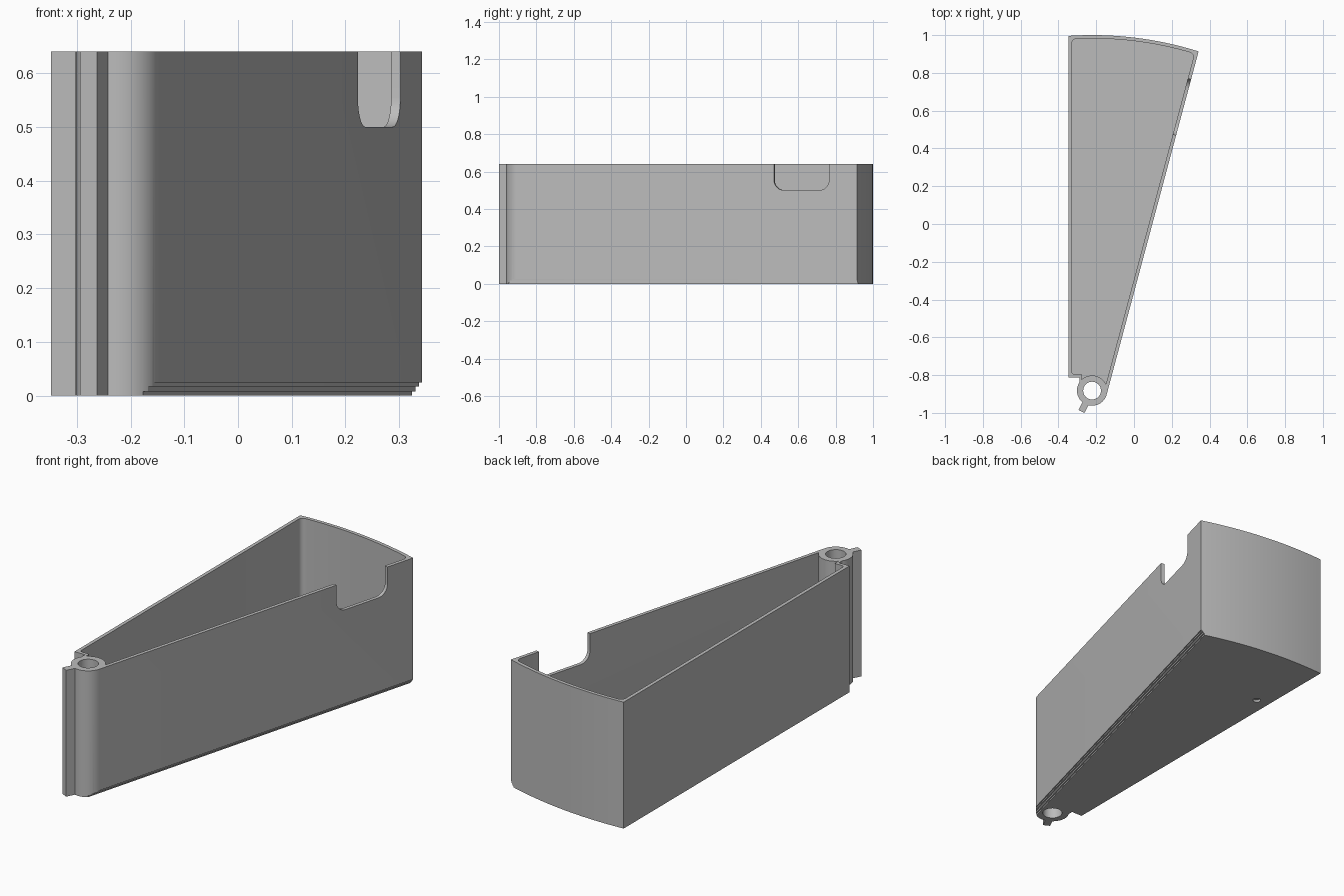
import bpy, bmesh
from math import sin, cos, pi, radians
from mathutils import Vector, Matrix

cube = bpy.data.objects.get("Cube")
if cube:
    bpy.data.objects.remove(cube, do_unlink=True)

HEIGHT, FLOOR, WALL = 0.64, 0.03, 0.018
HINGE = Vector((-0.222, -0.882))   # pivot centre; the curved back is centred on it
R_HINGE, R_BORE, R_BACK = 0.08, 0.047, 1.882
LEFT, SLANT = -0.348, radians(15)
NORMAL = Vector((cos(SLANT), -sin(SLANT)))   # outward from the slanted wall
ALONG = Vector((sin(SLANT), cos(SLANT)))     # along the slanted wall, to the back

grey = bpy.data.materials.new("grey_plastic")
grey.use_nodes = True
grey.diffuse_color = (0.5, 0.5, 0.5, 1)
grey.node_tree.nodes["Principled BSDF"].inputs["Base Color"].default_value = (0.5, 0.5, 0.5, 1)


def arc(centre, r, a0, a1, n):
    """Points on an arc, angles in radians."""
    return [centre + r * Vector((cos(a0 + (a1 - a0) * i / n), sin(a0 + (a1 - a0) * i / n)))
            for i in range(n + 1)]


def fillet(a, p, b, r, n=8):
    """Round the corner p between its neighbours a and b."""
    da, db = (a - p).normalized(), (b - p).normalized()
    half = da.angle(db) / 2
    bis = (da + db).normalized()
    centre = p + bis * r / sin(half)
    s = -bis * r
    turn = (pi / 2 - half) * (1 if da.x * db.y - da.y * db.x < 0 else -1)
    return [centre + Matrix.Rotation(-turn + 2 * turn * i / n, 2) @ s for i in range(n + 1)]


def prism(name, points, lo, hi, frame=Matrix.Identity(4)):
    """Extrude a closed profile from lo to hi along the frame's z axis."""
    bm = bmesh.new()
    face = bm.faces.new([bm.verts.new((p[0], p[1], lo)) for p in points])
    top = bmesh.ops.extrude_face_region(bm, geom=[face])["geom"]
    bmesh.ops.translate(bm, vec=(0, 0, hi - lo),
                        verts=[g for g in top if isinstance(g, bmesh.types.BMVert)])
    bm.transform(frame)
    bmesh.ops.recalc_face_normals(bm, faces=bm.faces)
    mesh = bpy.data.meshes.new(name)
    bm.to_mesh(mesh)
    bm.free()
    mesh.materials.append(grey)
    obj = bpy.data.objects.new(name, mesh)
    bpy.context.collection.objects.link(obj)
    return obj


def wall_frame(x_axis, z_axis):
    """Frame at the hinge whose y axis points up."""
    m = Matrix((x_axis.to_3d(), Vector((0, 0, 1)), z_axis.to_3d())).transposed().to_4x4()
    m.translation = HINGE.to_3d()
    return m


def cut(body, cutter):
    mod = body.modifiers.new("cut", 'BOOLEAN')
    mod.operation, mod.solver, mod.object = 'DIFFERENCE', 'EXACT', cutter
    bpy.context.view_layer.objects.active = body
    bpy.ops.object.modifier_apply(modifier=mod.name)
    bpy.data.objects.remove(cutter, do_unlink=True)


def back_arc(r, x_left, u, n):
    """Curved back from the left wall to the slanted wall at normal offset u."""
    left = HINGE + Vector((x_left - HINGE.x, (r * r - (x_left - HINGE.x) ** 2) ** 0.5))
    right = HINGE + NORMAL * u + ALONG * (r * r - u * u) ** 0.5
    angle = lambda p: Vector((1, 0)).angle(p - HINGE)
    return arc(HINGE, r, angle(left), angle(right), n)


# Solid wedge with round hinge barrel and stop fin
fin_dir = Vector((cos(radians(243)), sin(radians(243))))
fin_side = Vector((-fin_dir.y, fin_dir.x)) * 0.0175
fin_end = HINGE + fin_dir * 0.124
outline = [Vector((LEFT, -0.812))]
outline += back_arc(R_BACK, LEFT, R_HINGE, 32)
outline += arc(HINGE, R_HINGE, -SLANT, radians(-104.4), 18)
outline += [fin_end + fin_side, fin_end - fin_side]
outline += arc(HINGE, R_HINGE, radians(-129.6), radians(-213), 16)
outline += [Vector((-0.289, -0.812))]
body = prism("wedge_drawer", outline, 0, HEIGHT)

# Cavity that wraps around the hinge barrel
x_in = LEFT + WALL
back = back_arc(R_BACK - WALL, x_in, R_HINGE - WALL, 16)
front_left = Vector((x_in, -0.795))
barrel = arc(HINGE, R_HINGE, radians(24.2), radians(133.4), 20)
lip = Vector((-0.277, -0.795))
cavity = fillet(lip, front_left, back[0], 0.015)
cavity += fillet(front_left, back[0], back[1], 0.025)
cavity += back[1:-1]
cavity += fillet(back[-2], back[-1], barrel[0], 0.025)
cavity += barrel + [lip]
cut(body, prism("cavity_cutter", cavity, FLOOR, 1))

# Hinge bore and blind dimple under the floor
cut(body, prism("bore_cutter", arc(HINGE, R_BORE, 0, 2 * pi, 40)[:-1], -0.1, 1))
cut(body, prism("dimple_cutter", arc(Vector((-0.278, 0.597)), 0.018, 0, 2 * pi, 24)[:-1], -0.1, 0.012))

# Rounded finger notch in the slanted wall
v0, v1, z0 = 1.421, 1.727, 0.5
a, b, c, d = (Vector(p) for p in ((v0, 1), (v0, z0), (v1, z0), (v1, 1)))
notch = [a] + fillet(a, b, c, 0.055) + fillet(b, c, d, 0.055) + [d]
cut(body, prism("notch_cutter", notch, 0.03, 0.12, wall_frame(ALONG, NORMAL)))

# Three small steps along the foot of the slanted wall
steps, z = [(0.15, -0.05)], -0.05
for inset, top in ((0.0195, 0.008), (0.0125, 0.017), (0.005, 0.025)):
    steps += [(R_HINGE - inset, z), (R_HINGE - inset, top)]
    z = top
steps.append((0.15, z))
cut(body, prism("step_cutter", steps, -2.2, 0.3, wall_frame(NORMAL, -ALONG)))

bpy.ops.object.select_all(action='DESELECT')
body.select_set(True)
bpy.context.view_layer.objects.active = body
bpy.ops.object.shade_smooth_by_angle(angle=radians(30))
